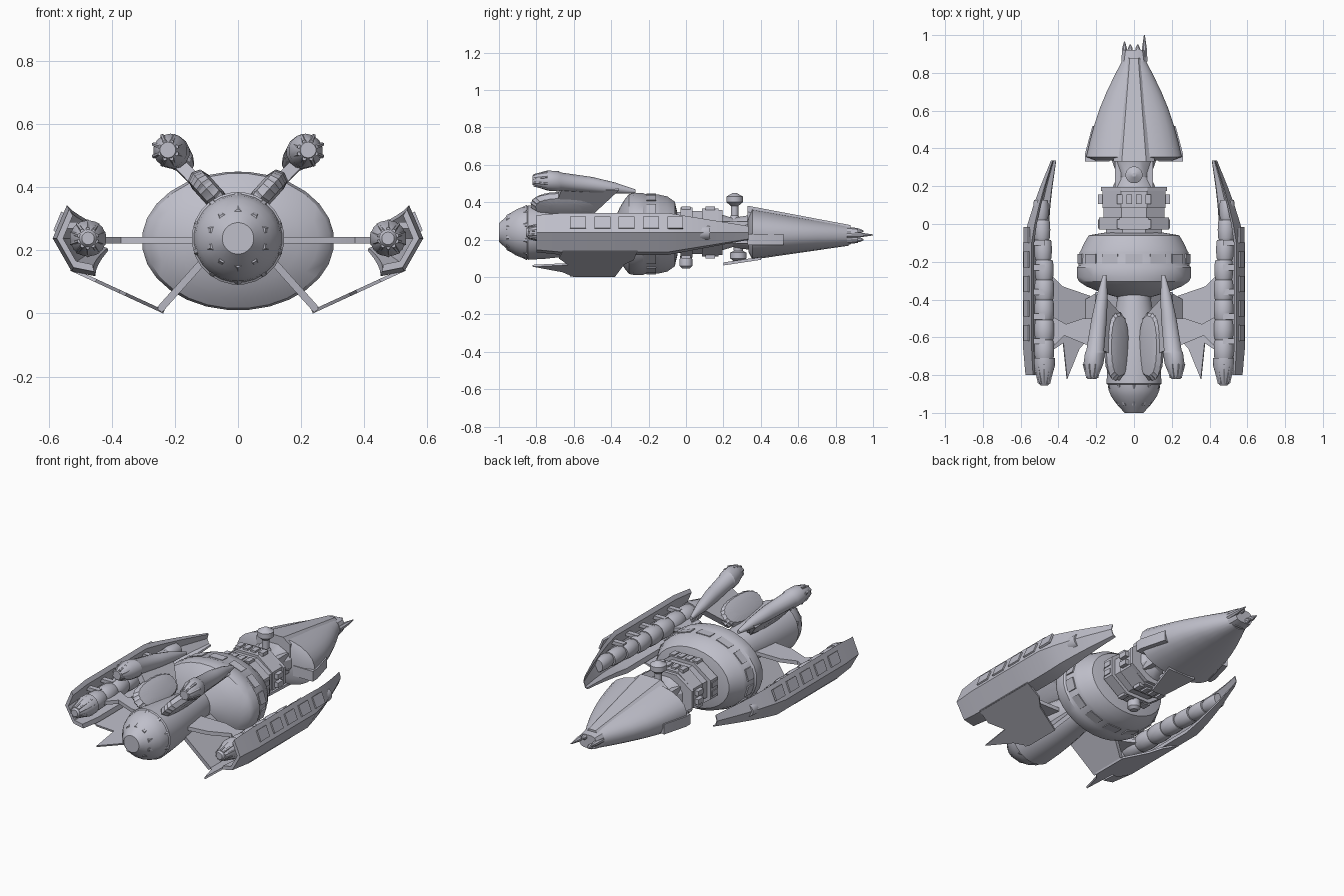
import bpy, bmesh, math
from mathutils import Vector

cube = bpy.data.objects.get("Cube")
if cube:
    bpy.data.objects.remove(cube, do_unlink=True)

hull_grey = bpy.data.materials.new("hull grey")
hull_grey.use_nodes = True
GREY = (0.52, 0.52, 0.59, 1)
hull_grey.diffuse_color = GREY
hull_grey.node_tree.nodes["Principled BSDF"].inputs["Base Color"].default_value = GREY

AXIS = .238  # height of the main axis


def bridge(name, rings, mirror=False, angle=30):
    """Skin a list of equal-sized point rings and cap both ends."""
    bm = bmesh.new()
    loops = [[bm.verts.new(point) for point in points] for points in rings]
    count = len(loops[0])
    for first, second in zip(loops, loops[1:]):
        for i in range(count):
            j = (i + 1) % count
            bm.faces.new((first[i], first[j], second[j], second[i]))
    bm.faces.new(loops[0])
    bm.faces.new(reversed(loops[-1]))
    bmesh.ops.recalc_face_normals(bm, faces=bm.faces)
    mesh = bpy.data.meshes.new(name)
    bm.to_mesh(mesh)
    bm.free()
    mesh.materials.append(hull_grey)
    part = bpy.data.objects.new(name, mesh)
    bpy.context.collection.objects.link(part)
    bpy.ops.object.select_all(action='DESELECT')
    part.select_set(True)
    bpy.context.view_layer.objects.active = part
    bpy.ops.object.shade_smooth_by_angle(angle=math.radians(angle))
    if mirror:
        part.modifiers.new("mirror", 'MIRROR')


def mix(start, end, factor):
    return start + (end - start) * factor


def steps(count):
    return [i / count for i in range(count + 1)]


def turn(count):
    """Evenly spaced angles, half a step off the axes."""
    return [math.tau * (i + .5) / count for i in range(count)]


def signed_power(value, power):
    return math.copysign(abs(value) ** power, value)


def ring(y, cx, cz, rx, rz, sides, power):
    return [(cx + rx * signed_power(math.cos(a), power), y, cz + rz * signed_power(math.sin(a), power))
            for a in turn(sides)]


def loft(name, sections, sides=24, power=1, mirror=False):
    """Sections along y: (y, centre x, centre z, half width, half height)."""
    bridge(name, [ring(*section, sides, power) for section in sections], mirror)


def spindle(name, profile, x=0, z=AXIS, sides=14, mirror=False):
    """Round part along y from (y, radius) pairs."""
    loft(name, [(y, x, z, r, r) for y, r in profile], sides, 1, mirror)


def lathe(name, y, profile, sides=16):
    """Upright round part on the centre line from (height, radius) pairs."""
    bridge(name, [[(r * math.cos(a), y + r * math.sin(a), z) for a in turn(sides)] for z, r in profile])


def slab(name, points, offset, mirror=True):
    """Flat plate, thickened both ways by the offset."""
    offset = Vector(offset)
    bridge(name, [[Vector(p) - offset for p in points], [Vector(p) + offset for p in points]], mirror)


def box(name, x, y, z, size):
    wide, deep, high = (value / 2 for value in size)
    slab(name, [(x - wide, y - deep, z), (x + wide, y - deep, z), (x + wide, y + deep, z), (x - wide, y + deep, z)],
         (0, 0, high))


def nozzle_ribs(name, count, x, z, back, front, thick, mirror=True):
    """Ribs spread around a tapered nozzle, between two (y, radius) ends."""
    for a in turn(count):
        loft(name, [(y, x + r * math.cos(a), z + r * math.sin(a), thick, thick) for y, r in (back, front)],
             6, 1, mirror)


# Rear engine pod: domed tail, long taper forward
dome = [(mix(-1, -.85, t), mix(.05, .14, math.sin(t * math.pi / 2))) for t in steps(5)]
taper = [(mix(-.845, -.3, t), mix(.147, .07, t ** 1.5)) for t in steps(6)]
spindle("engine_pod", dome + taper, sides=24)
nozzle_ribs("engine_rib", 10, 0, AXIS, (-.96, .08), (-.85, .135), .013, False)

# Main disc hull: rounded rear, belt, rounded front
rear = [(mix(-.405, -.28, t), mix(.05, 1, math.sin(t * math.pi / 2) ** .9)) for t in steps(5)]
belt = [(-.23, 1), (-.22, .97), (-.15, .95), (-.14, .93)]
nose = [(-.1, .87), (-.06, .79), (-.045, .5)]
loft("disc_hull", [(y, 0, .23, .305 * s, .22 * (s if s < .85 else s ** .6)) for y, s in rear + belt + nose], 28)
for a in turn(14):
    corners = [(y, a + sweep) for y, sweep in ((-.21, -.15), (-.16, -.15), (-.16, .15), (-.21, .15))]
    bridge("hull_panel", [[(reach * math.cos(b), y, .23 + .73 * reach * math.sin(b)) for y, b in corners]
                          for reach in (.28, .3)])

# Neck made of stepped octagonal blocks with panels
for back, front, wide, high in ((-.06, -.03, .16, .12), (-.03, .035, .2, .145), (.035, .085, .175, .125),
                                (.085, .175, .18, .14), (.175, .195, .19, .13)):
    loft("neck_block", [(y, 0, AXIS, wide, high) for y in (back, front)], 8)
for y in (0, .13):
    for side in (-1, 1):
        for x in (.025, .075):
            box("neck_panel", x, y, AXIS + side * .13, (.03, .05, .02))
        box("neck_side_panel", .175, y, AXIS + side * .025, (.03, .05, .03))
loft("neck_tube", [(.19, 0, AXIS, .12, .1), (.25, 0, AXIS, .09, .08), (.36, 0, AXIS, .13, .1)], 12)
box("neck_strut", .085, .27, AXIS, (.03, .18, .12))

# Sensor dishes and turret above and below the neck
lathe("upper_dish", .26, [(.29, .05), (.33, .02), (.38, .02), (.4, .045), (.43, .045), (.45, .01)])
lathe("lower_dish", .28, [(.18, .03), (.14, .025), (.13, .045), (.1, .045), (.08, .02)])
lathe("belly_turret", 0, [(.12, .03), (.09, .035), (.06, .035), (.045, .02)])
slab("chin_plate", [(-.04, .2, .07), (.04, .2, .07), (.09, .4, .1), (-.09, .4, .1)], (0, 0, .008), False)

# Forward command module with a raised spine and swept rear flares
head = [(mix(.355, .87, t), 0, mix(.23, .22, t), mix(.255, .06, t) + .025 * math.sin(t * math.pi),
         mix(.138, .053, t)) for t in steps(6)]
loft("command_module", [(.335, 0, .23, .2, .1)] + head, 24, .9)
loft("command_spine", [(mix(.33, .88, t), 0, mix(.3, .225, t), mix(.115, .04, t), mix(.085, .055, t))
                       for t in steps(2)], 8, .6)
slab("rear_flare", [(x, y, .2) for x, y in ((.13, .33), (.26, .33), (.26, .37), (.22, .52), (.13, .5))], (0, 0, .03))
loft("nose_block", [(.86, 0, .222, .065, .048), (.92, 0, .222, .055, .04)], 12, .6)
for x, z, tip in ((-.05, .225, .965), (.055, .225, 1), (.02, .245, .95), (-.02, .2, .95)):
    spindle("nose_prong", [(.86, .018), (.93, .014), (tip, .003)], x, z, 8)

# Upper engines, each carried by a leaning ribbed disc
barrel = [(-.82, .025), (-.8, .036), (-.74, .054), (-.68, .054), (-.67, .048), (-.5, .042), (-.38, .03), (-.27, .01)]
loft("upper_engine", [(y, mix(.222, .155, t), mix(.518, .458, t ** 1.5), r, r)
                      for y, r in barrel for t in [max(0, (y + .8) / .53)]], 14, 1, True)
nozzle_ribs("upper_engine_rib", 8, .221, .517, (-.815, .028), (-.74, .049), .007)
slab("upper_pylon", [(.06, -.5, .345), (.19, -.36, .475), (.2, -.66, .49), (.06, -.72, .345)], (.014, 0, -.013))
lean, across, centre = Vector((.67, 0, .74)), Vector((.74, 0, -.67)), Vector((.093, -.645, .388))
rings = []
for shift, scale in ((-.034, .5), (-.026, .86), (0, 1), (.026, .86), (.034, .5)):
    rings.append([])
    for i, a in enumerate(turn(48)):
        reach = scale * (1 if i % 2 else .965)
        along = Vector((0, .187 * reach * signed_power(math.cos(a), .85), 0))
        rings[-1].append(centre + across * shift + along + lean * (.08 * reach * signed_power(math.sin(a), .75)))
bridge("ribbed_disc", rings, True)

# Wing bars, lower struts and swept lower fins
slab("wing_bar", [(x, y, .232) for x, y in ((.08, -.5), (.27, -.5), (.36, -.53), (.45, -.48), (.45, -.67),
                                            (.37, -.59), (.25, -.64), (.08, -.66))], (0, 0, .011))
slab("lower_strut", [(.08, -.66, .2), (.25, -.62, .01), (.25, -.4, .01), (.08, -.3, .2)], (.009, 0, .007))
slab("lower_fin", [(x, y, .012 + (x - .25) * .46) for x, y in
                   ((.235, -.38), (.235, -.6), (.29, -.66), (.355, -.82), (.375, -.63), (.45, -.68), (.53, -.66),
                    (.53, -.26), (.43, -.28), (.38, -.33))], (.002, 0, -.005))

# Side nacelles: bent armour shell, narrowing forward, around a segmented tube
outer = [(.06, .105), (.105, 0), (.045, -.105), (-.03, -.12)]
shell = outer + [(x * .78, z * .78) for x, z in reversed(outer)]
rings = []
for y in (-.8, -.66, -.35, -.1, 0, .1, .2, .335):
    t = max(0, y + .1) / .44
    tail = .88 if y < -.7 else 1
    wide, high = tail * (1 - .8 * t ** 1.1), tail * (1 - .68 * t)
    rings.append([(.482 - .065 * t ** 1.5 + x * wide, y, AXIS + z * high) for x, z in shell])
bridge("nacelle_shell", rings, True, 20)
spindle("nacelle_nozzle", [(-.855, .02), (-.84, .032), (-.75, .058), (-.71, .058)], .475, mirror=True)
nozzle_ribs("nacelle_rib", 10, .476, AXIS, (-.845, .028), (-.74, .053), .007)
for i in range(8):
    start, radius = -.72 + i * .106, .054 - .003 * max(0, i - 3)
    spindle("nacelle_segment", [(start + .106 * t, radius * mix(.85, 1, math.sin(t * math.pi) ** .4))
                                for t in (0, .1, .5, .9, .999)], .475 + .006 * max(0, i - 4), mirror=True)
for i in range(5):
    y = -.62 + i * .13
    slab("armour_panel", [(x, y + dy, z) for x, dy, z in ((.58, 0, .26), (.58, .085, .26), (.555, .085, .32),
                                                          (.555, 0, .32))], (.005, 0, .003))
    box("nacelle_bracket", .51, y, .28, (.08, .03, .02))
